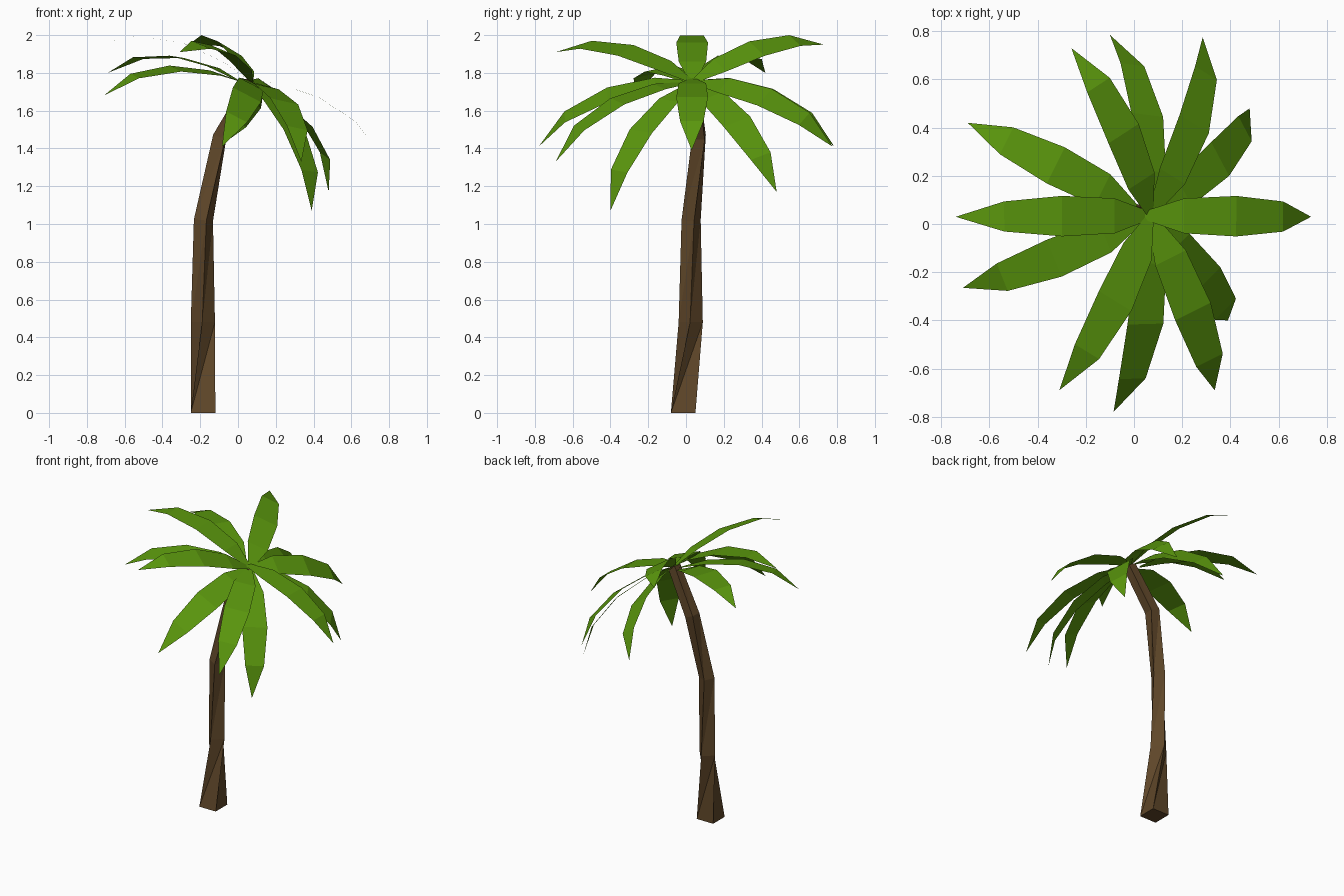
import bpy, math
from mathutils import Vector, Matrix

if "Cube" in bpy.data.objects:
    bpy.data.objects.remove(bpy.data.objects["Cube"])


def material(name, rgb):
    m = bpy.data.materials.new(name)
    m.diffuse_color = (*rgb, 1)
    m.use_nodes = True
    m.node_tree.nodes["Principled BSDF"].inputs["Base Color"].default_value = m.diffuse_color
    return m


BARK = material("bark brown", (0.114, 0.062, 0.022))
LEAF = material("leaf green", (0.103, 0.31, 0.004))


def add_mesh(name, verts, faces, mat):
    me = bpy.data.meshes.new(name)
    me.from_pydata(verts, [], faces)
    me.materials.append(mat)
    ob = bpy.data.objects.new(name, me)
    bpy.context.collection.objects.link(ob)
    return ob


# Trunk: twisting square rings along a bent path
# (x, y, z, corner radius, lean in degrees, twist in degrees)
rings = [(-0.185, -0.015, 0, 0.092, 0, 0), (-0.186, 0.025, 0.48, 0.064, 0, 42),
         (-0.183, 0.027, 1.02, 0.053, 5, 62), (-0.097, 0.068, 1.46, 0.048, 22, 85),
         (0.07, 0.035, 1.755, 0.042, 30, 90)]
verts, faces = [], []
for x, y, z, radius, lean, twist in rings:
    rot = Matrix.Rotation(math.radians(lean), 3, 'Y')
    for i in range(4):
        a = math.radians(225 + 90 * i + twist)
        verts.append(Vector((x, y, z)) + rot @ Vector((radius * math.cos(a), radius * math.sin(a), 0)))
for r in range(len(rings) - 1):
    for i in range(4):
        a, b = r * 4 + i, r * 4 + (i + 1) % 4
        faces += [(a, b, b + 4), (a, b + 4, a + 4)]
faces += [(3, 2, 1, 0), tuple(range(len(verts) - 4, len(verts)))]
add_mesh("trunk", verts, faces, BARK)

# Fronds: one arched ribbon (distance along chord, rise, width), aimed at each tip
PROFILE = [(0, 0, 0.03), (0.206, 0.083, 0.145), (0.489, 0.138, 0.168), (0.779, 0.113, 0.125)]
CROWN = Vector((0.07, 0.035, 1.752))


def frond(name, tip, roll, slide=0, arch=1):
    tip = Vector(tip)
    along = (tip - CROWN).normalized()
    root = CROWN + along * slide
    length = (tip - root).length
    turn = Matrix.Rotation(math.radians(roll), 3, along)
    side = turn @ along.cross(Vector((0, 0, 1))).normalized()
    up = side.cross(along)
    vs = []
    for t, rise, w in PROFILE:
        c = root + along * t * length + up * rise * arch * length
        vs += [c + side * w / 2, c - side * w / 2]
    vs.append(tip)
    add_mesh(name, vs, [(0, 2, 3, 1), (2, 4, 5, 3), (4, 6, 7, 5), (6, 8, 7)], LEAF)


# tip position, roll in degrees, root shift along the frond, arch amount
fronds = [((0.735, 0.03, 1.39), 0, -0.04, 0.9), ((0.48, 0.48, 1.17), 27),
          ((0.285, 0.775, 1.41), 35), ((-0.10, 0.785, 1.41), 42),
          ((-0.26, 0.73, 1.95), 28, 0, 0.85), ((-0.69, 0.42, 1.80), 4, 0.07),
          ((-0.74, 0.03, 1.95), 0), ((-0.71, -0.265, 1.68), -11, 0.04),
          ((-0.31, -0.69, 1.91), -20, 0, 0.85), ((-0.085, -0.78, 1.41), -30),
          ((0.335, -0.69, 1.33), -13), ((0.39, -0.40, 1.07), -11)]
for i, spec in enumerate(fronds):
    frond(f"frond_{i + 1}", *spec)
